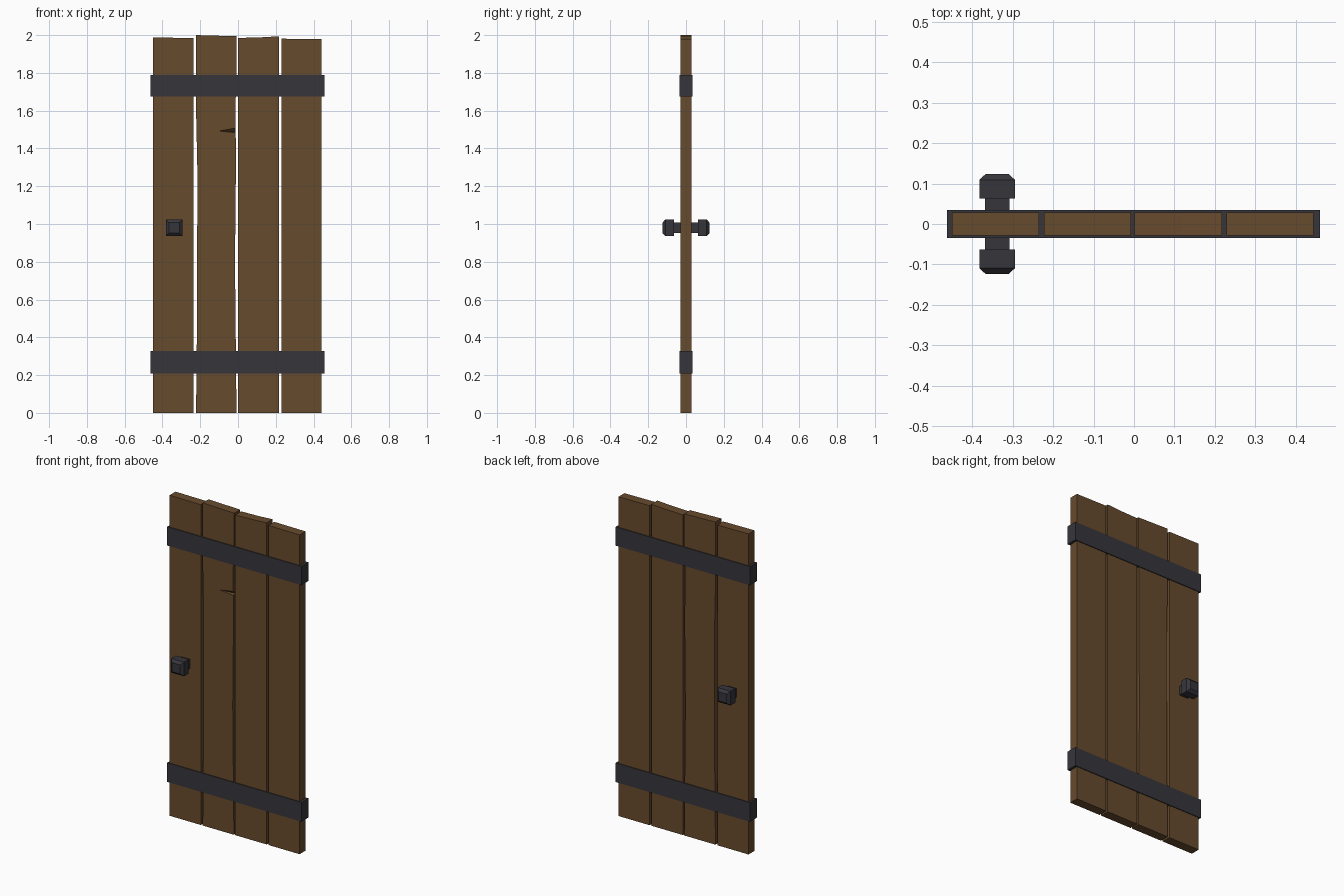
import bpy, bmesh

if "Cube" in bpy.data.objects:
    bpy.data.objects.remove(bpy.data.objects["Cube"])


def material(name, rgb):
    m = bpy.data.materials.new(name)
    m.diffuse_color = (*rgb, 1)
    m.use_nodes = True
    m.node_tree.nodes["Principled BSDF"].inputs["Base Color"].default_value = m.diffuse_color
    return m


WOOD = material("brown wood", (0.137, 0.070, 0.027))
IRON = material("dark iron", (0.037, 0.036, 0.044))


def finish(bm, name, mat):
    bmesh.ops.recalc_face_normals(bm, faces=bm.faces)
    me = bpy.data.meshes.new(name)
    bm.to_mesh(me)
    bm.free()
    ob = bpy.data.objects.new(name, me)
    bpy.context.collection.objects.link(ob)
    me.materials.append(mat)
    return ob


def plank(name, outline, y=0.029):
    """Extrude a front outline (x, z) through the door thickness."""
    bm = bmesh.new()
    face = bm.faces.new([bm.verts.new((x, -y, z)) for x, z in outline])
    ext = bmesh.ops.extrude_face_region(bm, geom=[face])["geom"]
    bmesh.ops.translate(bm, vec=(0, 2 * y, 0),
                        verts=[v for v in ext if isinstance(v, bmesh.types.BMVert)])
    return finish(bm, name, WOOD)


def hull(name, points, mat):
    bm = bmesh.new()
    for p in points:
        bm.verts.new(p)
    bmesh.ops.convex_hull(bm, input=bm.verts)
    bmesh.ops.dissolve_limit(bm, angle_limit=0.01, verts=bm.verts, edges=bm.edges)
    return finish(bm, name, mat)


def box(name, x0, x1, y0, y1, z0, z1, mat):
    return hull(name, [(x, y, z) for x in (x0, x1) for y in (y0, y1) for z in (z0, z1)], mat)


# Planks, with slightly uneven tops and worn edges
plank("plank_1", [(-0.449, 0), (-0.235, 0), (-0.235, 1.985), (-0.449, 1.987)])
cracked = plank("plank_2", [
    (-0.222, 0), (-0.008, 0), (-0.012, 0.4), (-0.016, 0.8), (-0.011, 1.3), (-0.013, 1.64),
    (-0.007, 1.8), (-0.007, 1.994), (-0.222, 2.0), (-0.222, 1.6), (-0.215, 1.28), (-0.217, 0.5)])
plank("plank_3", [(0.001, 0), (0.217, 0), (0.217, 1.994), (0.12, 1.988), (0.001, 1.985)])
plank("plank_4", [(0.229, 0), (0.443, 0), (0.443, 1.979), (0.229, 1.981)])

# Split in the front of the second plank
cutter = hull("split_cutter", [(-0.105, -0.0292, 1.492), (0.0, -0.032, 1.482),
                               (0.0, -0.032, 1.513), (0.0, -0.005, 1.487)], WOOD)
cutter.hide_render = True
cutter.hide_viewport = True
mod = cracked.modifiers.new("split", "BOOLEAN")
mod.operation = "DIFFERENCE"
mod.solver = "EXACT"
mod.object = cutter

# Iron bands around the planks
for name, z0, z1 in (("lower_band", 0.208, 0.327), ("upper_band", 1.674, 1.79)):
    box(name, -0.462, 0.459, -0.034, 0.034, z0, z1, IRON)

# Square knobs with chamfered ends, joined by a spindle
KX, KZ = -0.338, 0.98
box("knob_spindle", KX - 0.03, KX + 0.03, -0.064, 0.064, KZ - 0.028, KZ + 0.028, IRON)
for name, s in (("front_knob", -1), ("back_knob", 1)):
    pts = [(KX + i * r, s * y, KZ + k * r)
           for r, y in ((0.044, 0.063), (0.044, 0.109), (0.028, 0.124))
           for i in (-1, 1) for k in (-1, 1)]
    hull(name, pts, IRON)
